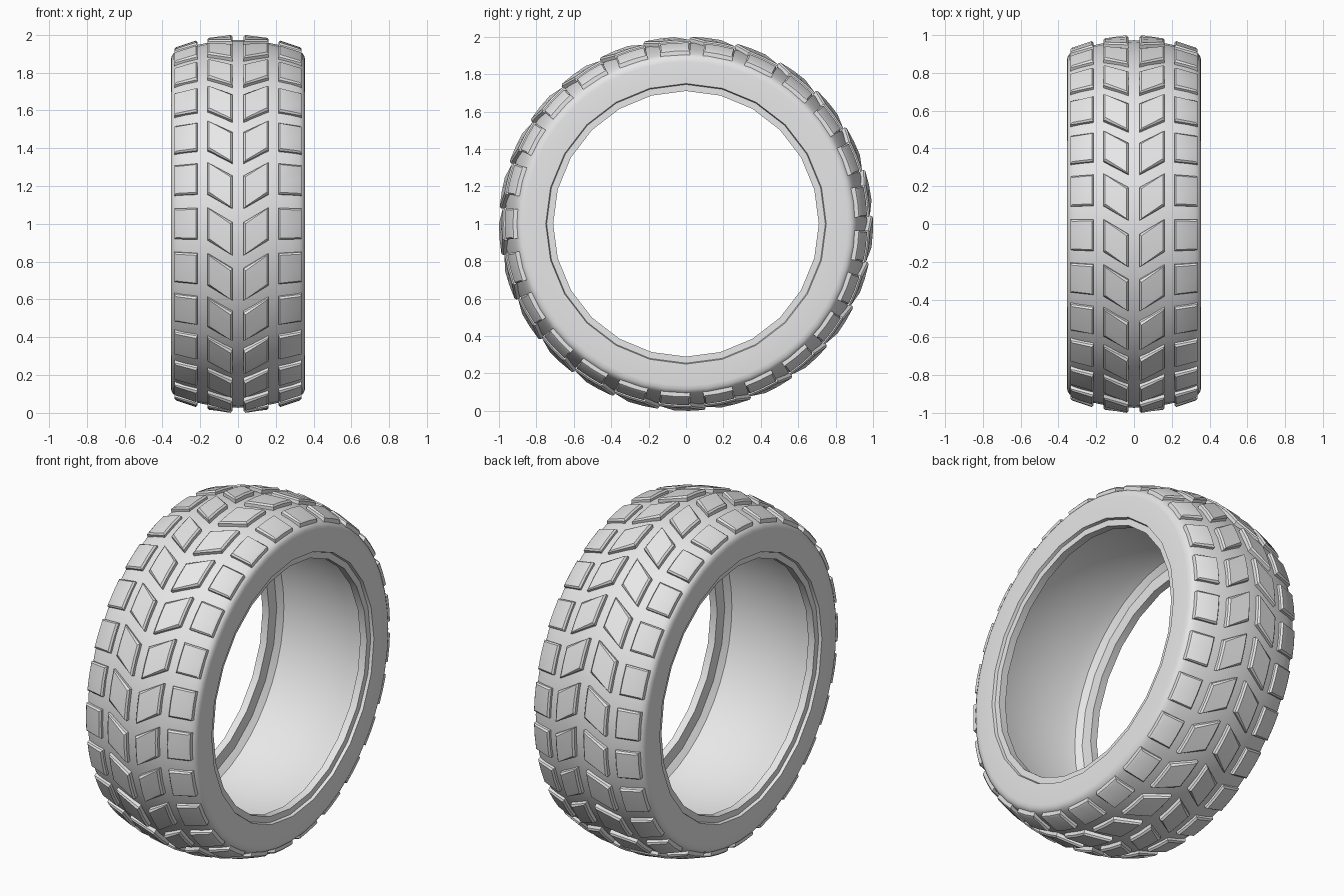
import bpy, bmesh, math
from mathutils import Vector

old = bpy.data.objects.get("Cube")
if old:
    bpy.data.objects.remove(old, do_unlink=True)

rubber = bpy.data.materials.new("grey_rubber")
rubber.use_nodes = True
rubber.diffuse_color = (0.8, 0.8, 0.8, 1)
rubber.node_tree.nodes["Principled BSDF"].inputs["Base Color"].default_value = (0.8, 0.8, 0.8, 1)

BLOCKS = 25      # tread blocks around each row
SEGMENTS = 48    # steps around the casing


def polar(x, angle, radius):
    """Point on the wheel: angle 0 is the front, a quarter turn is the top."""
    return Vector((x, -radius * math.cos(angle), 1 + radius * math.sin(angle)))


def finish(bm, name):
    bmesh.ops.recalc_face_normals(bm, faces=bm.faces)
    mesh = bpy.data.meshes.new(name)
    bm.to_mesh(mesh)
    bm.free()
    mesh.materials.append(rubber)
    obj = bpy.data.objects.new(name, mesh)
    bpy.context.collection.objects.link(obj)
    bpy.ops.object.select_all(action="DESELECT")
    obj.select_set(True)
    bpy.context.view_layer.objects.active = obj
    bpy.ops.object.shade_smooth_by_angle(angle=math.radians(30))
    return obj


def build_casing():
    # Half profile as (x, radius): round tread and sidewall, then faceted bead and liner
    outer = [(0, .973), (.08, .969), (.16, .958), (.22, .945), (.28, .929), (.325, .912),
             (.343, .9), (.352, .885), (.355, .865)]
    bead = [(.355, .75), (.338, .745), (.338, .71), (.295, .71), (.295, .78)]
    liner = [(.27, .81), (.2, .83), (0, .84)]
    half = [(x, r, False) for x, r in outer] + [(x, r, True) for x, r in bead]
    half += [(x, r, False) for x, r in liner]
    profile = half + [(-x, r, f) for x, r, f in half[-2:0:-1]]
    step = math.tau / SEGMENTS
    bm = bmesh.new()
    rings = []
    for x, r, faceted in profile:
        ring = []
        for i in range(SEGMENTS):
            # Faceted rings put every second point on the chord
            radius = r * math.cos(step) if faceted and i % 2 else r
            ring.append(bm.verts.new(polar(x, i * step, radius)))
        rings.append(ring)
    for a, b in zip(rings, rings[1:] + rings[:1]):
        for i in range(SEGMENTS):
            j = (i + 1) % SEGMENTS
            bm.faces.new((a[i], a[j], b[j], b[i]))
    return finish(bm, "tyre_casing")


def add_block(bm, side, centre, x0, x1, r0, r1, skew, half_angle):
    """Chamfered tread block; skew is the angular lag of its inner edge."""
    slices = 2
    loops = []
    for inset, drop in ((0, .04), (0, .009), (.009, 0)):
        rows = []
        for t, x, r in ((0, x0 + inset, r0), (1, x1 - inset, r1)):
            mid = centre + skew * (1 - t)
            reach = half_angle - inset
            rows.append([bm.verts.new(polar(side * x, mid + reach * (2 * k / slices - 1), r - drop))
                         for k in range(slices + 1)])
        loops.append(rows)
    outlines = [rows[0] + rows[1][::-1] for rows in loops]
    for a, b in zip(outlines, outlines[1:]):
        for i in range(len(a)):
            j = (i + 1) % len(a)
            bm.faces.new((a[i], a[j], b[j], b[i]))
    for rows in (loops[0], loops[-1]):
        for k in range(slices):
            bm.faces.new((rows[0][k], rows[0][k + 1], rows[1][k + 1], rows[1][k]))


def build_row(name, side, **shape):
    bm = bmesh.new()
    for i in range(BLOCKS):
        add_block(bm, side, i * math.tau / BLOCKS, **shape)
    return finish(bm, name)


build_casing()
for label, side in (("left", 1), ("right", -1)):
    # Slanted blocks beside the centre groove form a chevron
    build_row(label + "_centre_tread", side, x0=.03, x1=.162, r0=1.0, r1=.984,
              skew=math.radians(-4.6), half_angle=math.radians(5.1))
    # Square blocks on the shoulder
    build_row(label + "_shoulder_tread", side, x0=.214, x1=.337, r0=.969, r1=.934,
              skew=0, half_angle=math.radians(5))
